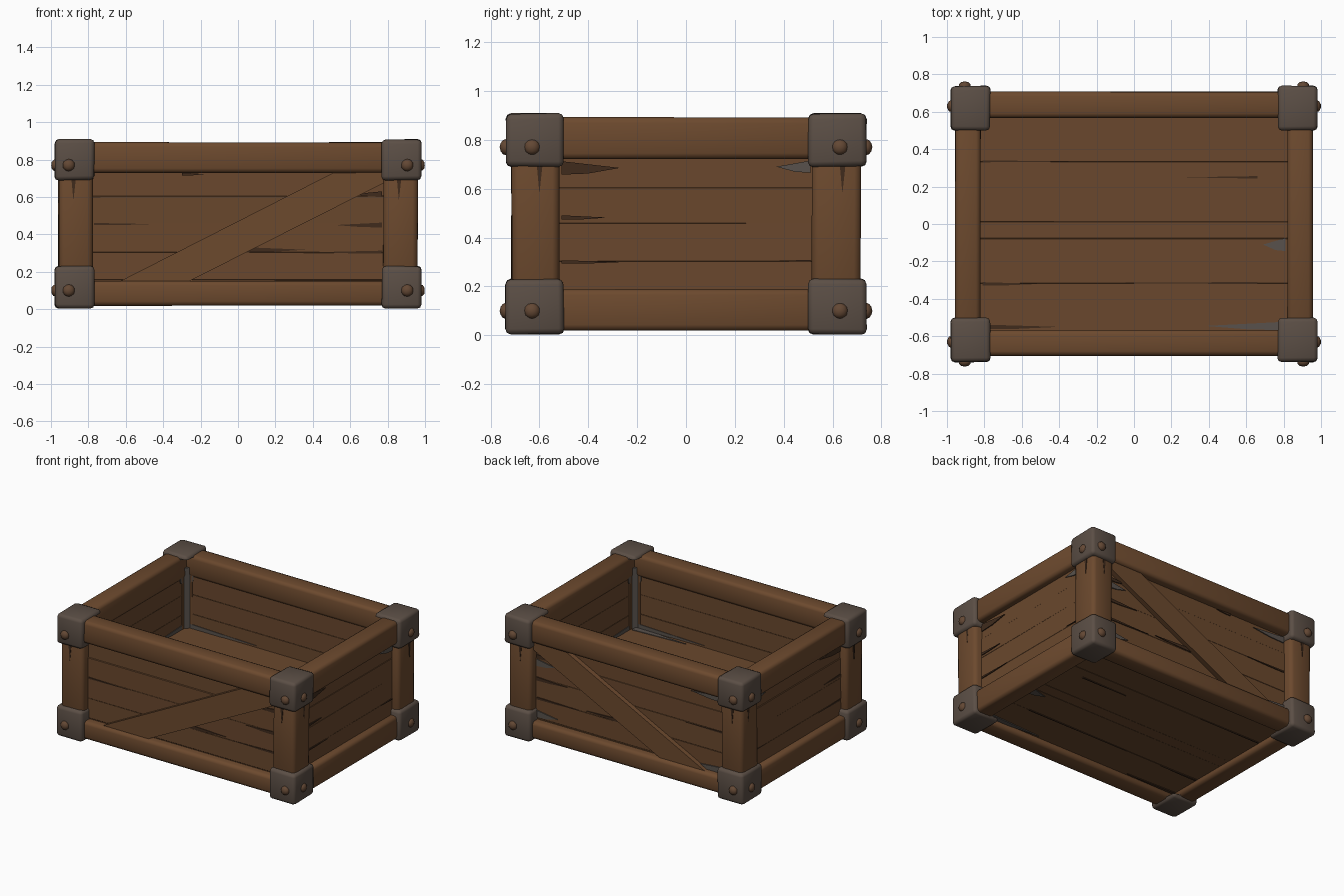
import bpy, bmesh, math, random
from mathutils import Vector

if "Cube" in bpy.data.objects:
    bpy.data.objects.remove(bpy.data.objects["Cube"])

random.seed(4)


def material(name, rgb):
    m = bpy.data.materials.new(name)
    m.diffuse_color = (*rgb, 1)
    m.use_nodes = True
    m.node_tree.nodes["Principled BSDF"].inputs["Base Color"].default_value = m.diffuse_color
    return m


WOOD = material("brown wood", (0.150, 0.067, 0.027))
PLANK = material("plank wood", (0.142, 0.064, 0.026))
DARK = material("dark crack", (0.050, 0.024, 0.012))
METAL = material("dull iron", (0.105, 0.077, 0.060))
RUST = material("rusty stud", (0.125, 0.064, 0.034))
GREY = material("worn grey wood", (0.098, 0.083, 0.072))


def finish(bm, name, mat, cutter=None, angle=35):
    bmesh.ops.recalc_face_normals(bm, faces=bm.faces[:])
    me = bpy.data.meshes.new(name)
    bm.to_mesh(me)
    bm.free()
    ob = bpy.data.objects.new(name, me)
    bpy.context.collection.objects.link(ob)
    me.materials.append(mat)
    bpy.ops.object.select_all(action='DESELECT')
    ob.select_set(True)
    bpy.context.view_layer.objects.active = ob
    if cutter:
        mod = ob.modifiers.new("hollow", 'BOOLEAN')
        mod.operation = 'DIFFERENCE'
        mod.solver = 'EXACT'
        mod.object = cutter
        bpy.ops.object.modifier_apply(modifier=mod.name)
    bpy.ops.object.shade_smooth_by_angle(angle=math.radians(angle))
    return ob


def box(name, lo, hi, mat, bevel=0.012, jitter=0.0, segments=1, cutter=None, angle=35):
    """Bevelled, slightly irregular block between two corners."""
    lo, hi = Vector(lo), Vector(hi)
    bm = bmesh.new()
    bmesh.ops.create_cube(bm, size=1)
    for v in bm.verts:
        for i in range(3):
            v.co[i] = (lo[i] + hi[i]) / 2 + v.co[i] * (hi[i] - lo[i])
            v.co[i] += random.uniform(-jitter, jitter)
    bmesh.ops.bevel(bm, geom=bm.edges[:], offset=bevel, segments=segments,
                    profile=0.5, affect='EDGES')
    return finish(bm, name, mat, cutter, angle)


def prism(name, pts, to3d, d0, d1, mat):
    """Flat outline extruded between two depths; to3d maps (u, v, depth)."""
    bm = bmesh.new()
    a = [bm.verts.new(to3d(u, v, d0)) for u, v in pts]
    b = [bm.verts.new(to3d(u, v, d1)) for u, v in pts]
    bm.faces.new(a)
    bm.faces.new(b[::-1])
    n = len(pts)
    for i in range(n):
        bm.faces.new((a[i], a[(i + 1) % n], b[(i + 1) % n], b[i]))
    return finish(bm, name, mat)


def on_y(s):
    return lambda u, v, d: (u, s * d, v)


def on_x(s):
    return lambda u, v, d: (s * d, u, v)


def on_z(u, v, d):
    return (u, v, d)


def splinter(name, to3d, depth, u0, u1, v, w, mat):
    """Thin tapered mark, wide end at u0 and point at u1."""
    pts = [(u0, v - w / 2), (u0 + (u1 - u0) * 0.45, v - w * 0.42),
           (u1, v), (u0, v + w / 2)]
    prism(name, pts, to3d, depth - 0.004, depth + 0.003, mat)


# Temporary hollow that trims the posts and caps flush with the inner walls
hollow = box("hollow_cutter", (-0.822, -0.572, 0.025), (0.822, 0.572, 0.884), DARK, 0.001)
hollow.hide_render = True

# Corner posts, and a worn grey fillet in each inner corner
for sx in (-1, 1):
    for sy in (-1, 1):
        xs, ys = sorted((sx * 0.778, sx * 0.960)), sorted((sy * 0.517, sy * 0.714))
        box("corner_post", (xs[0], ys[0], 0.1), (xs[1], ys[1], 0.82),
            WOOD, 0.028, 0.004, 2, hollow, 50)
        prism("inner_corner_strip",
              [(sx * 0.83, sy * 0.535), (sx * 0.83, sy * 0.58), (sx * 0.785, sy * 0.58)],
              on_z, 0.34, 0.80, GREY)

# Top and bottom rails
for s in (-1, 1):
    for z0, z1 in ((0.02, 0.15), (0.73, 0.892)):
        y = sorted((s * 0.568, s * 0.706))
        box("long_rail", (-0.85, y[0], z0), (0.85, y[1], z1), WOOD, 0.024, 0.002, 2, None, 50)
    for z0, z1 in ((0.02, 0.188), (0.72, 0.892)):
        x = sorted((s * 0.82, s * 0.955))
        box("short_rail", (x[0], -0.6, z0), (x[1], 0.6, z1), WOOD, 0.024, 0.002, 2, None, 50)

# Wall planks, nearly flush
LEVELS = [0.05, 0.155, 0.30, 0.455, 0.60, 0.74, 0.86]
for s in (-1, 1):
    for z0, z1 in zip(LEVELS, LEVELS[1:]):
        o = random.uniform(-0.004, 0.004)
        y = sorted((s * 0.575, s * (0.647 + o)))
        box("long_wall_plank", (-0.86, y[0], z0), (0.86, y[1], z1 + 0.006),
            PLANK, 0.004, 0.001)
        x = sorted((s * 0.828, s * (0.905 + o)))
        box("short_wall_plank", (x[0], -0.6, z0), (x[1], 0.6, z1 + 0.006),
            PLANK, 0.004, 0.001)

# Raised floor and underside planks
ROWS = [-0.60, -0.32, -0.08, 0.01, 0.33, 0.60]
for y0, y1 in zip(ROWS, ROWS[1:]):
    box("floor_plank", (-0.85, y0, 0.27), (0.85, y1 + 0.005, 0.35),
        PLANK, 0.004, 0.001)
    box("underside_plank", (-0.86, y0, 0.06), (0.86, y1 + 0.005, 0.13),
        PLANK, 0.004, 0.001)

# Diagonal braces on the long sides
for s in (-1, 1):
    prism("diagonal_brace", [(-0.65, 0.14), (-0.28, 0.14), (0.80, 0.685),
                             (0.80, 0.745), (0.54, 0.745)],
          on_y(s), 0.62, 0.682, WOOD)

# Iron corner caps with studs on both outer faces
for sx in (-1, 1):
    for sy in (-1, 1):
        for z0, z1 in ((0.005, 0.230), (0.690, 0.908)):
            xs, ys = sorted((sx * 0.768, sx * 0.980)), sorted((sy * 0.500, sy * 0.738))
            box("corner_cap", (xs[0], ys[0], z0), (xs[1], ys[1], z1),
                METAL, 0.022, 0.003, 2, hollow, 50)
            zs = 0.10 if z0 < 0.3 else 0.77
            for pos, axis in (((sx * 0.905, sy * 0.738, zs), 1),
                              ((sx * 0.975, sy * 0.63, zs), 0)):
                bm = bmesh.new()
                bmesh.ops.create_icosphere(bm, subdivisions=2, radius=0.033)
                for v in bm.verts:
                    v.co[axis] *= 0.75
                    v.co += Vector(pos)
                finish(bm, "stud", RUST)
bpy.data.objects.remove(hollow)

# Dark cracks and worn grey marks: (u0, u1, v, width, material)
LONG_MARKS = [(0.03, 0.36, 0.318, 0.028, DARK), (0.77, 0.52, 0.45, 0.026, DARK),
              (-0.77, -0.45, 0.455, 0.012, DARK), (0.77, 0.42, 0.305, 0.016, DARK),
              (-0.30, -0.18, 0.722, 0.016, DARK), (0.77, 0.62, 0.615, 0.03, DARK)]
BACK_MARKS = [(-0.77, -0.45, 0.17, 0.05, GREY), (-0.77, -0.5, 0.70, 0.045, GREY),
              (0.77, 0.6, 0.19, 0.05, GREY), (0.77, 0.62, 0.57, 0.05, GREY)]
SHORT_MARKS = [(-0.51, -0.27, 0.685, 0.055, DARK), (0.51, 0.37, 0.69, 0.05, GREY),
               (-0.51, -0.32, 0.482, 0.018, DARK), (-0.51, -0.25, 0.30, 0.014, DARK),
               (0.51, 0.38, 0.305, 0.008, DARK)]
FLOOR_MARKS = [(0.66, 0.28, 0.25, 0.012, DARK), (-0.81, -0.5, -0.32, 0.018, DARK),
               (0.66, -0.2, -0.315, 0.010, DARK), (-0.81, -0.3, 0.335, 0.010, DARK),
               (0.81, 0.38, -0.545, 0.045, GREY), (0.81, 0.69, -0.11, 0.07, GREY),
               (-0.81, -0.4, -0.55, 0.025, DARK)]
for s in (-1, 1):
    for u0, u1, v, w, m in LONG_MARKS:
        splinter("long_wall_mark", on_y(s), 0.651, u0, u1, v, w, m)
    for u0, u1, v, w, m in SHORT_MARKS:
        splinter("short_wall_mark", on_x(s), 0.909, u0, u1, v, w, m)
    # Worn strips along the foot of the inner walls
    for e in (-1, 1):
        splinter("inner_wall_mark", on_y(s), 0.575, e * 0.82, e * 0.25, 0.365, 0.035, GREY)
        splinter("inner_wall_mark", on_x(s), 0.828, e * 0.57, e * 0.20, 0.365, 0.035, GREY)
    # Splits in the posts, just under the upper caps
    for u in (-0.88, 0.86):
        prism("post_split", [(u - 0.010, 0.69), (u + 0.012, 0.69), (u, 0.58)],
              on_y(s), 0.711, 0.717, DARK)
    for u in (-0.60, 0.64):
        prism("post_split", [(u - 0.010, 0.69), (u + 0.012, 0.69), (u, 0.58)],
              on_x(s), 0.957, 0.963, DARK)
for u0, u1, v, w, m in BACK_MARKS:
    splinter("back_wall_mark", on_y(1), 0.651, u0, u1, v, w, m)
for u0, u1, v, w, m in FLOOR_MARKS:
    splinter("floor_mark", on_z, 0.352, u0, u1, v, w, m)
    splinter("underside_mark", on_z, 0.058, u0, u1, v, w, m)
